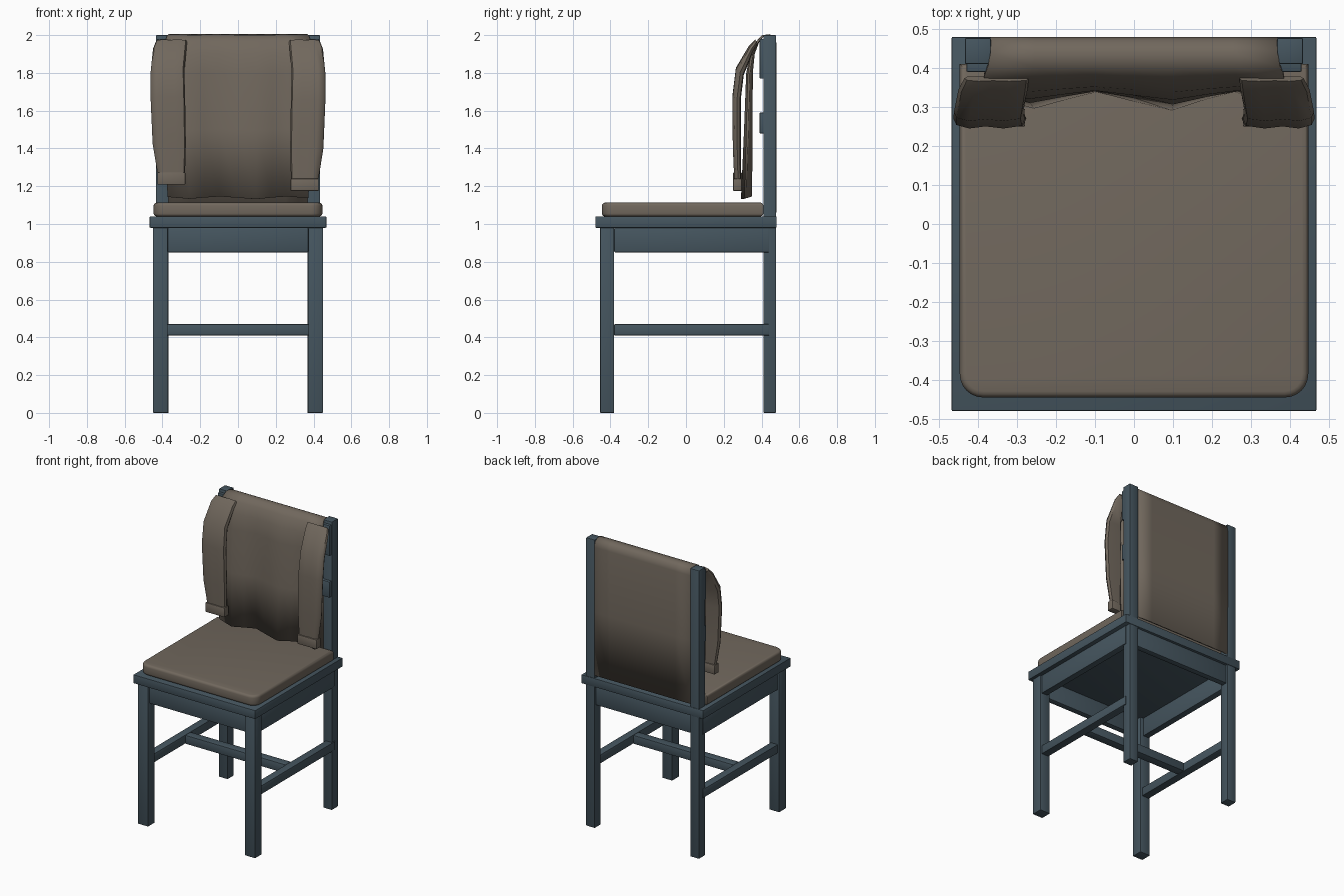
import bpy, bmesh, math

if "Cube" in bpy.data.objects:
    bpy.data.objects.remove(bpy.data.objects["Cube"])


def material(name, rgb):
    m = bpy.data.materials.new(name)
    m.diffuse_color = (*rgb, 1)
    m.use_nodes = True
    m.node_tree.nodes["Principled BSDF"].inputs["Base Color"].default_value = m.diffuse_color
    return m


wood = material("blue_grey_wood", (0.06, 0.092, 0.115))
cloth = material("taupe_cloth", (0.165, 0.138, 0.11))


def finish(bm, name, mat, angle=35):
    bmesh.ops.recalc_face_normals(bm, faces=bm.faces[:])
    me = bpy.data.meshes.new(name)
    bm.to_mesh(me)
    bm.free()
    ob = bpy.data.objects.new(name, me)
    bpy.context.collection.objects.link(ob)
    me.materials.append(mat)
    bpy.ops.object.select_all(action='DESELECT')
    ob.select_set(True)
    bpy.context.view_layer.objects.active = ob
    bpy.ops.object.shade_smooth_by_angle(angle=math.radians(angle))
    return ob


def box_mesh(x, y, z):
    bm = bmesh.new()
    bmesh.ops.create_cube(bm, size=1)
    for v in bm.verts:
        for i, (a, b) in enumerate((x, y, z)):
            v.co[i] = a if v.co[i] < 0 else b
    return bm


def box(name, x, y, z, mat=wood, bevel=0.004):
    bm = box_mesh(x, y, z)
    bmesh.ops.bevel(bm, geom=bm.edges[:], offset=bevel, segments=2,
                    profile=0.5, affect='EDGES')
    return finish(bm, name, mat)


def pair(name, x, y, z, **kw):
    box(name + "_right", x, y, z, **kw)
    box(name + "_left", (-x[1], -x[0]), y, z, **kw)


# wooden frame
pair("front_leg", (0.372, 0.45), (-0.455, -0.38), (0, 0.98))
pair("back_post", (0.367, 0.434), (0.41, 0.477), (0, 2.0))
box("seat_board", (-0.468, 0.468), (-0.48, 0.48), (0.98, 1.04))
pair("side_apron", (0.395, 0.44), (-0.38, 0.44), (0.85, 0.98))
box("front_apron", (-0.372, 0.372), (-0.44, -0.40), (0.85, 0.98))
box("back_apron", (-0.372, 0.372), (0.425, 0.465), (0.85, 0.98))
pair("side_stretcher", (0.385, 0.44), (-0.38, 0.44), (0.41, 0.47))
box("middle_stretcher", (-0.385, 0.385), (-0.03, 0.03), (0.41, 0.47))
box("top_rail", (-0.43, 0.43), (0.39, 0.43), (1.77, 1.98))
box("middle_rail", (-0.43, 0.43), (0.39, 0.43), (1.48, 1.59))

# seat cushion: rounded front corners, soft upper rim
bm = box_mesh((-0.447, 0.447), (-0.445, 0.41), (1.04, 1.113))
corners = [e for e in bm.edges
           if abs(e.verts[0].co.z - e.verts[1].co.z) > 0.01 and e.verts[0].co.y < 0]
bmesh.ops.bevel(bm, geom=corners, offset=0.06, segments=6, profile=0.5, affect='EDGES')
rim = [e for e in bm.edges if abs(e.verts[0].co.z - e.verts[1].co.z) < 0.001]
bmesh.ops.bevel(bm, geom=rim, offset=0.016, segments=3, profile=0.5, affect='EDGES')
finish(bm, "seat_cushion", cloth, 40)

# draped jacket body: side profile (y, z, half width, fold depth) swept across x
profile = [(0.472, 1.06, 0.368, 0), (0.474, 1.5, 0.368, 0), (0.474, 1.95, 0.368, 0),
           (0.466, 1.985, 0.368, 0), (0.44, 1.999, 0.368, 0), (0.405, 1.994, 0.375, 0),
           (0.38, 1.965, 0.385, 0.1), (0.352, 1.90, 0.385, 0.3), (0.338, 1.80, 0.385, 0.5),
           (0.332, 1.5, 0.385, 0.7), (0.324, 1.14, 0.372, 1.0)]
folds = [(-1, 0.01), (-0.69, -0.022), (-0.48, 0.0), (-0.26, 0.02), (0, -0.004),
         (0.26, -0.027), (0.48, 0.0), (0.69, 0.02), (1, -0.01)]
bm = bmesh.new()
rows = []
for y, z, w, f in profile:
    rows.append([bm.verts.new((u * w, y + d * f, z + d * f * 0.3)) for u, d in folds])
for a, b in zip(rows, rows[1:]):
    for i in range(len(a) - 1):
        bm.faces.new((a[i], a[i + 1], b[i + 1], b[i]))
body = finish(bm, "jacket_body", cloth, 60)
mod = body.modifiers.new("thickness", 'SOLIDIFY')
mod.thickness = 0.012
mod.offset = 0

# hanging sleeves: flattened rings (front z, front y, back z, back y, outer x, inner x)
rings = [(1.977, 0.366, 1.955, 0.380, 0.435, 0.27), (1.945, 0.335, 1.91, 0.355, 0.45, 0.273),
         (1.82, 0.264, 1.79, 0.306, 0.462, 0.284), (1.66, 0.245, 1.66, 0.290, 0.463, 0.280),
         (1.40, 0.248, 1.40, 0.290, 0.452, 0.276), (1.25, 0.255, 1.25, 0.291, 0.428, 0.280),
         (1.18, 0.258, 1.18, 0.290, 0.420, 0.284)]
section = [(0, 0.55), (0.04, 0.15), (0.3, 0.0), (0.55, 0.12), (0.78, 0.0), (0.96, 0.2),
           (1, 0.55), (0.95, 0.9), (0.5, 1.0), (0.05, 0.9)]
for side, name, lift in ((1, "right", 0.0), (-1, "left", 0.033)):
    bm = bmesh.new()
    loops = []
    for zf, yf, zb, yb, xo, xi in rings:
        k = lift * (1.98 - zf) / 0.8
        loops.append([bm.verts.new((side * (xi + (xo - xi) * u), yf + (yb - yf) * v,
                                    zf + (zb - zf) * v + k)) for u, v in section])
    n = len(section)
    for a, b in zip(loops, loops[1:]):
        for i in range(n):
            bm.faces.new((a[i], a[(i + 1) % n], b[(i + 1) % n], b[i]))
    bm.faces.new(loops[0])
    bm.faces.new(loops[-1])
    finish(bm, name + "_sleeve", cloth, 50)
    # turned cuff
    xs = sorted((side * 0.279, side * 0.427))
    box(name + "_cuff", xs, (0.25, 0.296), (1.175 + lift, 1.24 + lift), mat=cloth)
